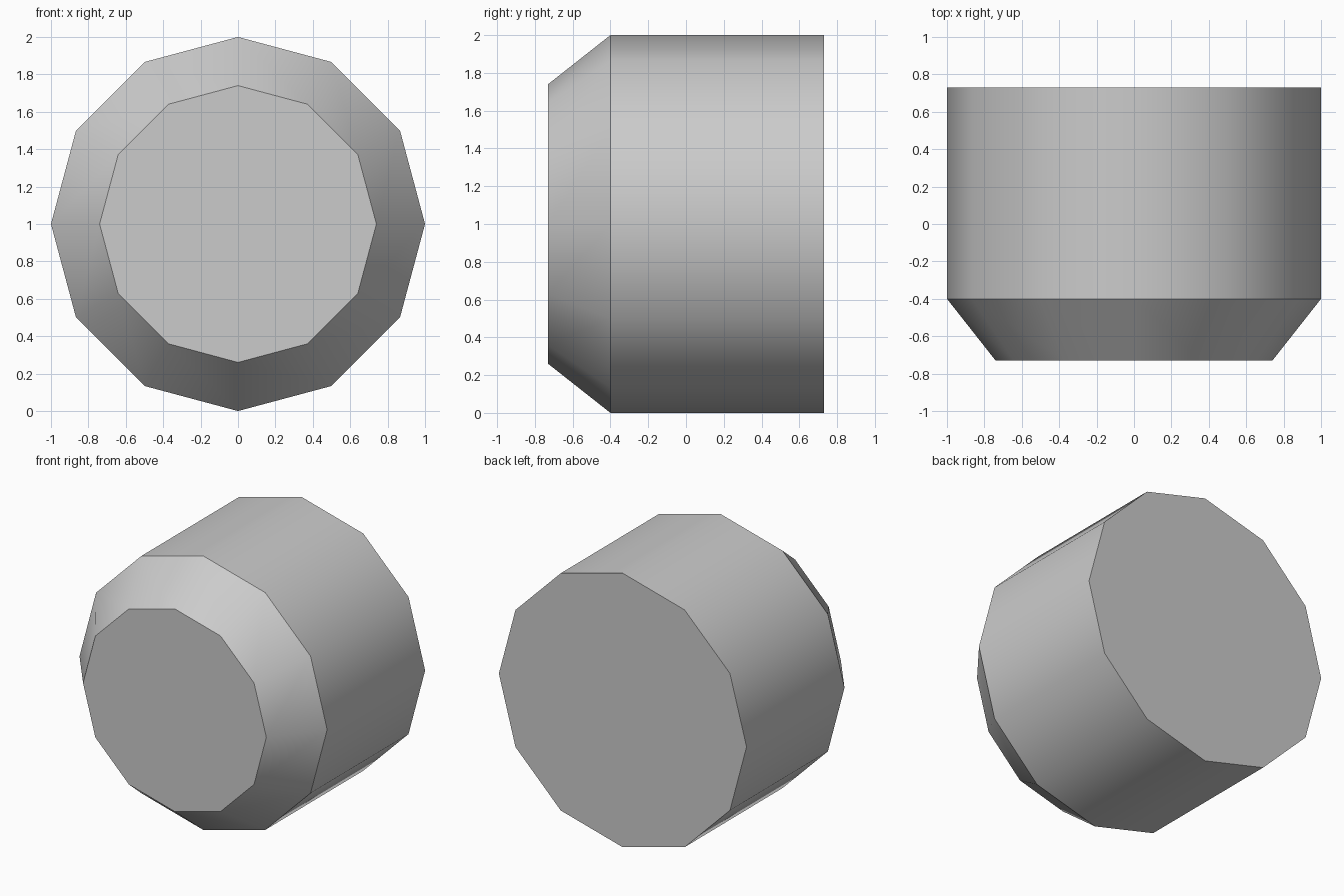
import bpy
import math
from mathutils import Matrix

cube = bpy.data.objects.get("Cube")
if cube:
    bpy.data.objects.remove(cube, do_unlink=True)

SIDES = 12
# (radius, y) of each ring, from the front cap to the back cap
RINGS = [(0.74, -0.73), (1.0, -0.4), (1.0, 0.73)]

grey = bpy.data.materials.new("light_grey")
grey.use_nodes = True
colour = (0.6, 0.6, 0.6, 1)
grey.diffuse_color = colour
grey.node_tree.nodes["Principled BSDF"].inputs["Base Color"].default_value = colour

# Rings of the chamfered drum
verts = []
for radius, y in RINGS:
    for i in range(SIDES):
        a = math.tau * i / SIDES
        verts.append((radius * math.cos(a), y, 1 + radius * math.sin(a)))

# Caps, chamfer and barrel
faces = [list(range(SIDES)), list(range(3 * SIDES - 1, 2 * SIDES - 1, -1))]
for r in range(len(RINGS) - 1):
    for i in range(SIDES):
        j = (i + 1) % SIDES
        a, b = r * SIDES, (r + 1) * SIDES
        faces.append((a + i, b + i, b + j, a + j))

mesh = bpy.data.meshes.new("chamfered_drum")
mesh.from_pydata(verts, [], faces)
mesh.materials.append(grey)
drum = bpy.data.objects.new("chamfered_drum", mesh)
bpy.context.collection.objects.link(drum)

# Smooth around the sides, crisp at the rims
bpy.ops.object.select_all(action="DESELECT")
drum.select_set(True)
bpy.context.view_layer.objects.active = drum
bpy.ops.object.shade_smooth_by_angle(angle=math.radians(34))
